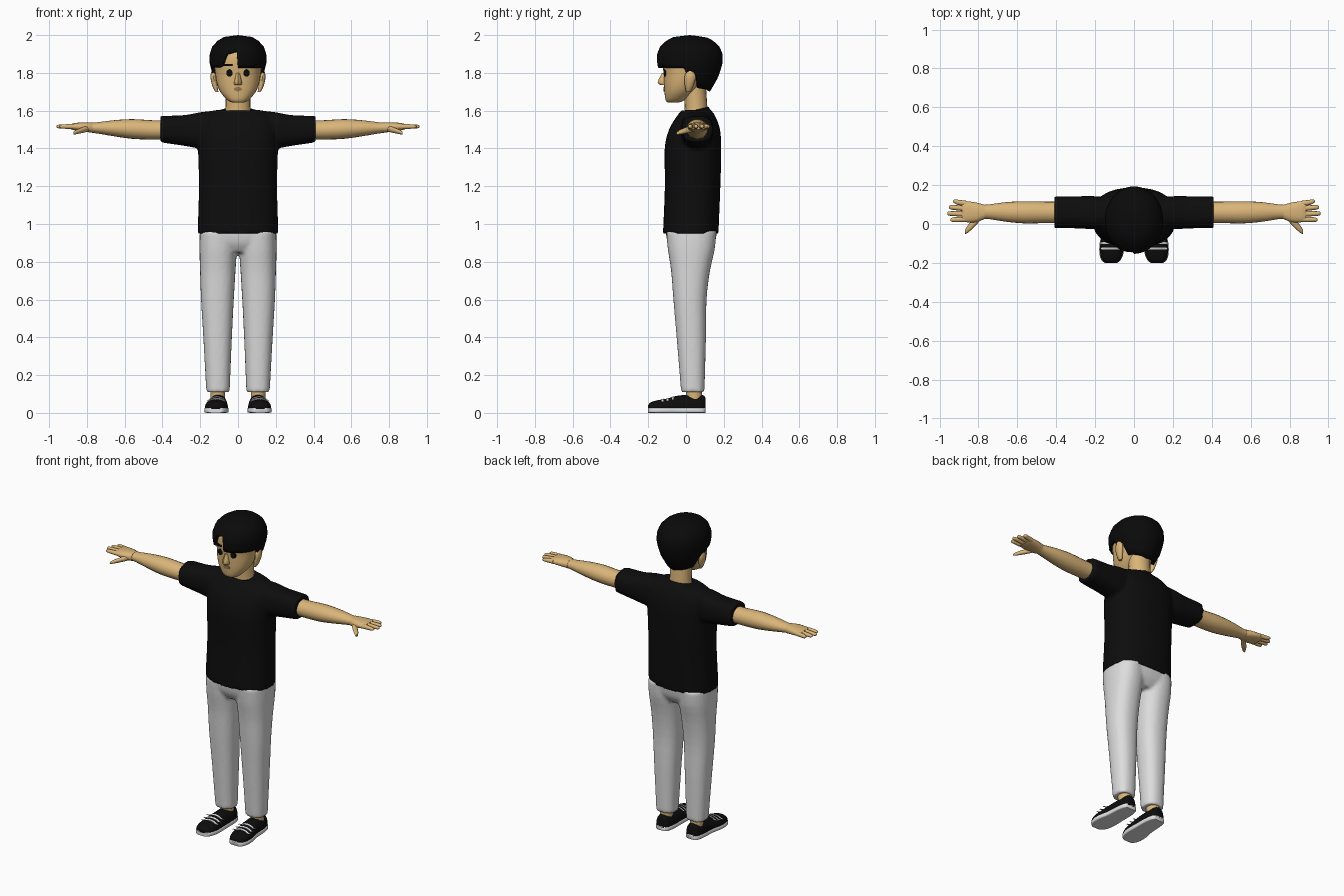
import bpy, bmesh, math
from mathutils import Vector


def material(name, rgb):
    m = bpy.data.materials.new(name)
    m.diffuse_color = (*rgb, 1)
    return m


SKIN = material("skin", (0.70, 0.46, 0.19))
BLACK = material("black_cloth", (0.004, 0.004, 0.004))
HAIR = material("black_hair", (0.003, 0.003, 0.003))
PALE = material("pale_grey_cloth", (0.72, 0.72, 0.72))
WHITE = material("white_rubber", (0.75, 0.75, 0.75))
BROWN = material("brown_mouth", (0.30, 0.18, 0.07))


def smooth_rings(rings, steps):
    """Catmull-Rom in-betweens for a list of rings."""
    if steps < 2 or len(rings) < 3:
        return rings
    r = [Vector(v) for v in rings]
    out = []
    for i in range(len(r) - 1):
        p0, p1, p2, p3 = r[max(i - 1, 0)], r[i], r[i + 1], r[min(i + 2, len(r) - 1)]
        for s in range(steps):
            t = s / steps
            out.append(0.5 * (2 * p1 + (p2 - p0) * t + (2 * p0 - 5 * p1 + 4 * p2 - p3) * t * t
                              + (3 * p1 - p0 - 3 * p2 + p3) * t ** 3))
    return out + [r[-1]]


def loft(bm, axis, rings, n=20, power=2.0, steps=3, floor=None, tilt=0.0):
    """Rings are (position along axis, centre a, centre b, radius a, radius b)."""
    loops = []
    rings = smooth_rings(rings, steps)
    for i, (t, ca, cb, ra, rb) in enumerate(rings):
        loop = []
        for k in range(n):
            w = 2 * math.pi * k / n
            c, s = math.cos(w), math.sin(w)
            a = ca + ra * math.copysign(abs(c) ** (2 / power), c)
            b = cb + rb * math.copysign(abs(s) ** (2 / power), s)
            co = {"x": (t, a, b), "y": (a, t, b), "z": (a, b, t)}[axis]
            co = Vector(co)
            if tilt and i == len(rings) - 1:
                co.z += tilt * (b - cb)
            if floor is not None:
                co.z = max(co.z, floor)
            loop.append(bm.verts.new(co))
        loops.append(loop)
    for lo, hi in zip(loops, loops[1:]):
        for k in range(n):
            bm.faces.new((lo[k], lo[(k + 1) % n], hi[(k + 1) % n], hi[k]))
    bm.faces.new(loops[0][::-1])
    bm.faces.new(loops[-1])


def finish(bm, name, mat, mirror=False, remesh=0.0, angle=50):
    bmesh.ops.recalc_face_normals(bm, faces=bm.faces)
    me = bpy.data.meshes.new(name)
    bm.to_mesh(me)
    bm.free()
    me.materials.append(mat)
    for p in me.polygons:
        p.use_smooth = True
    me.set_sharp_from_angle(angle=math.radians(angle))
    ob = bpy.data.objects.new(name, me)
    bpy.context.collection.objects.link(ob)
    if mirror:
        m = ob.modifiers.new("mirror", "MIRROR")
        m.use_mirror_merge = False
    if remesh:
        m = ob.modifiers.new("blend", "REMESH")
        m.mode = "VOXEL"
        m.voxel_size = remesh
        m.use_smooth_shade = True
        m = ob.modifiers.new("relax", "SMOOTH")
        m.iterations = 4
    return ob


def part(name, mat, axis, rings, mirror=False, **kw):
    bm = bmesh.new()
    loft(bm, axis, rings, **kw)
    return finish(bm, name, mat, mirror)


# shirt: torso and sleeves blended together
bm = bmesh.new()
loft(bm, "z", [(0.95, 0, 0.025, 0.214, 0.147), (1.2, 0, 0.035, 0.207, 0.147),
               (1.4, 0, 0.037, 0.212, 0.15), (1.5, 0, 0.045, 0.212, 0.135),
               (1.565, 0, 0.053, 0.19, 0.105), (1.6, 0, 0.055, 0.13, 0.08),
               (1.605, 0, 0.055, 0.078, 0.066)], n=32, power=2.4, tilt=0.25)
for s in (1, -1):
    loft(bm, "x", [(s * 0.08, 0.055, 1.50, 0.07, 0.105), (s * 0.2, 0.058, 1.496, 0.085, 0.096),
                   (s * 0.28, 0.06, 1.495, 0.083, 0.082), (s * 0.41, 0.06, 1.502, 0.081, 0.07)],
         n=24, power=2.5)
finish(bm, "shirt", BLACK, remesh=0.01)

# trousers: hips and two legs blended together
bm = bmesh.new()
loft(bm, "z", [(0.85, 0, 0.028, 0.13, 0.095), (0.9, 0, 0.028, 0.19, 0.125),
               (0.97, 0, 0.028, 0.203, 0.137)], n=32, power=2.5)
for s in (1, -1):
    loft(bm, "z", [(0.11, s * 0.106, 0.036, 0.062, 0.062), (0.4, s * 0.108, 0.028, 0.076, 0.078),
                   (0.6, s * 0.109, 0.021, 0.087, 0.088), (0.75, s * 0.107, 0.024, 0.094, 0.103),
                   (0.87, s * 0.105, 0.028, 0.1, 0.125), (0.96, s * 0.104, 0.028, 0.099, 0.133)],
         n=24, power=2.3)
finish(bm, "trousers", PALE, remesh=0.01)

# arms
part("arm", SKIN, "x", [(0.36, 0.06, 1.498, 0.055, 0.05), (0.45, 0.06, 1.498, 0.055, 0.051),
                        (0.56, 0.06, 1.503, 0.057, 0.052), (0.66, 0.062, 1.507, 0.05, 0.042),
                        (0.75, 0.063, 1.509, 0.037, 0.029), (0.79, 0.062, 1.511, 0.037, 0.026)], True)

# hands: palm, four fingers and thumb
bm = bmesh.new()
loft(bm, "x", [(0.77, 0.062, 1.510, 0.037, 0.027), (0.81, 0.06, 1.513, 0.05, 0.025),
               (0.86, 0.063, 1.515, 0.054, 0.02), (0.885, 0.065, 1.515, 0.05, 0.014)], power=2.4)
for y0, y1, tip in ((0.105, 0.116, 0.93), (0.079, 0.086, 0.952), (0.051, 0.054, 0.96), (0.024, 0.022, 0.945)):
    loft(bm, "x", [(0.86, y0, 1.515, 0.014, 0.014), (0.9, (y0 + y1) / 2, 1.516, 0.0135, 0.013),
                   (tip - 0.01, y1, 1.516, 0.011, 0.01), (tip, y1, 1.516, 0.004, 0.004)], n=10)
loft(bm, "x", [(0.785, 0.045, 1.508, 0.02, 0.018), (0.82, 0.008, 1.498, 0.022, 0.016),
               (0.855, -0.026, 1.487, 0.019, 0.012), (0.87, -0.042, 1.482, 0.01, 0.008)], n=10)
finish(bm, "hand", SKIN, True)

# neck and head
part("neck", SKIN, "z", [(1.57, 0, 0.055, 0.072, 0.062), (1.62, 0, 0.053, 0.066, 0.06),
                         (1.74, 0, 0.045, 0.066, 0.06)])
part("head", SKIN, "z", [(1.642, 0, -0.068, 0.025, 0.025), (1.655, 0, -0.058, 0.055, 0.05),
                         (1.70, 0, -0.034, 0.094, 0.08), (1.75, 0, -0.012, 0.113, 0.105),
                         (1.80, 0, 0.003, 0.121, 0.122), (1.86, 0, 0.013, 0.127, 0.138),
                         (1.92, 0, 0.013, 0.11, 0.125), (1.95, 0, 0.013, 0.05, 0.05)], n=32, power=2.2)
part("nose", SKIN, "z", [(1.735, 0, -0.112, 0.02, 0.02), (1.75, 0, -0.114, 0.021, 0.036),
                         (1.80, 0, -0.113, 0.01, 0.014)], n=8)
part("ear", SKIN, "z", [(1.70, 0.112, 0.012, 0.008, 0.012), (1.73, 0.122, 0.016, 0.014, 0.022),
                        (1.78, 0.13, 0.022, 0.016, 0.03), (1.815, 0.13, 0.022, 0.008, 0.015)], True, n=12)

# face details
part("eye", HAIR, "y", [(-0.117, 0.045, 1.80, 0.017, 0.02), (-0.10, 0.045, 1.80, 0.017, 0.02)], True, n=12)
part("eyebrow", HAIR, "y", [(-0.124, 0.056, 1.842, 0.03, 0.006), (-0.10, 0.056, 1.842, 0.03, 0.006)],
     True, n=12, power=4)
part("mouth", BROWN, "y", [(-0.118, 0, 1.714, 0.022, 0.012), (-0.09, 0, 1.714, 0.022, 0.012)], n=12)

# hair: cap whose lower edge follows fringe, parting, sideburns and nape
CAP = [(2.0, 0), (1.99, 0.075), (1.97, 0.108), (1.94, 0.136), (1.9, 0.15), (1.85, 0.15), (1.78, 0.132), (1.70, 0.092)]
EDGE = [(-180, 1.70), (-110, 1.72), (-102, 1.79), (-92, 1.79), (-87, 1.765), (-80, 1.825), (-37, 1.83),
        (-30, 1.875), (-24, 1.905), (-2, 1.92), (0, 1.825), (80, 1.825), (87, 1.765), (92, 1.79),
        (102, 1.79), (110, 1.72), (180, 1.70)]


def lookup(table, v):
    for (a, p), (b, q) in zip(table, table[1:]):
        if min(a, b) <= v <= max(a, b):
            return p + (q - p) * (v - a) / (b - a)
    return table[-1][1]


bm = bmesh.new()
COLS, ROWS = 120, 14
top = bm.verts.new((0, 0.02, 2.0))
cols = []
for k in range(COLS):
    deg = -180 + 360 * k / COLS
    a, low = math.radians(deg), lookup(EDGE, deg)
    col = [top]
    for j in range(1, ROWS + 1):
        z = 2.0 - (2.0 - low) * (j / ROWS) ** 1.6
        r = lookup(CAP, z)
        col.append(bm.verts.new((r * math.sin(a), 0.02 - 1.155 * r * math.cos(a), z)))
    cols.append(col)
for k in range(COLS):
    c, d = cols[k], cols[(k + 1) % COLS]
    bm.faces.new((top, c[1], d[1]))
    for j in range(1, ROWS):
        bm.faces.new((c[j], c[j + 1], d[j + 1], d[j]))
hair = finish(bm, "hair", HAIR)
shell = hair.modifiers.new("thickness", "SOLIDIFY")
shell.thickness = 0.022
shell.offset = -1

# ankles
part("ankle", SKIN, "z", [(0.05, 0.107, 0.045, 0.038, 0.042), (0.15, 0.107, 0.04, 0.038, 0.042)], True)

# shoes: sole, upper and laces, lofted from toe to heel
SHOE = [(-0.2, 0.118, 0.03, 0.028, 0.012), (-0.185, 0.118, 0.03, 0.046, 0.027),
        (-0.15, 0.116, 0.03, 0.058, 0.037), (-0.10, 0.113, 0.03, 0.06, 0.046),
        (-0.04, 0.108, 0.03, 0.053, 0.062), (0.04, 0.106, 0.03, 0.05, 0.066),
        (0.09, 0.106, 0.03, 0.04, 0.064), (0.102, 0.106, 0.03, 0.026, 0.05)]
part("shoe_upper", BLACK, "y", SHOE, True, n=24, power=2.2, floor=0.02)
part("shoe_sole", WHITE, "y", [(y, x, 0.014, w + 0.004, 0.014) for y, x, _, w, _ in SHOE], True, n=24, power=6)
for i, (y, h) in enumerate(((-0.125, 0.0755), (-0.098, 0.08), (-0.07, 0.087))):
    part(f"lace_{i + 1}", WHITE, "y", [(y - 0.005, 0.113, 0.03, 0.06, h - 0.033),
                                       (y + 0.005, 0.113, 0.03, 0.06, h - 0.030)],
         True, n=24, power=2.2, floor=h - 0.016)
